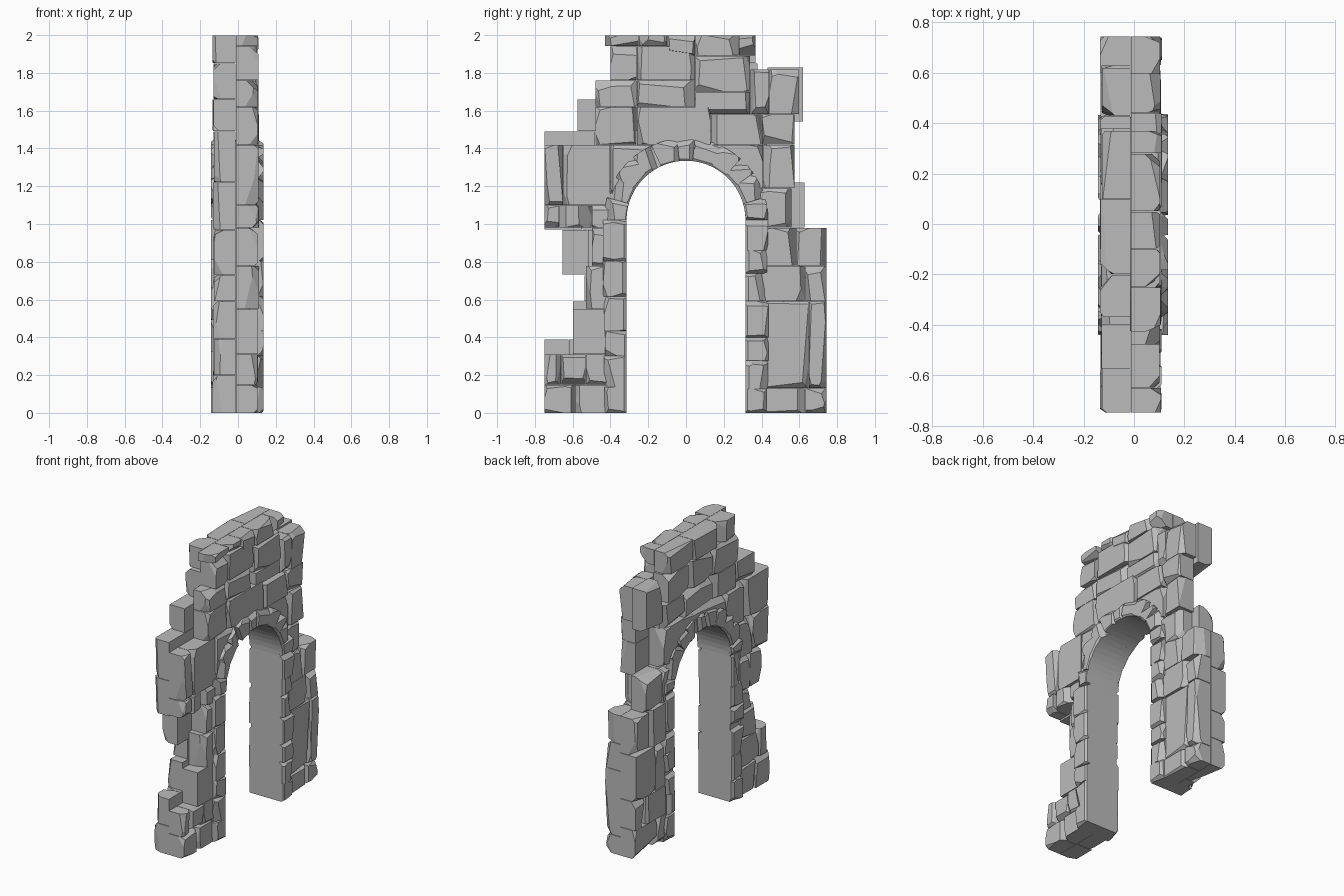
import bpy
import bmesh
import random
from math import cos, sin, pi
from mathutils import Vector

random.seed(7)
if "Cube" in bpy.data.objects:
    bpy.data.objects.remove(bpy.data.objects["Cube"])

SPRING, INNER, OUTER = 1.02, 0.315, 0.435

stone = bpy.data.materials.new("grey stone")
stone.use_nodes = True
stone.diffuse_color = (0.5, 0.5, 0.5, 1)
stone.node_tree.nodes["Principled BSDF"].inputs["Base Color"].default_value = stone.diffuse_color


def prism(profile, x0, x1):
    """Extrude a (y, z) outline along x."""
    bm = bmesh.new()
    face = bm.faces.new([bm.verts.new((x0, y, z)) for y, z in profile])
    moved = bmesh.ops.extrude_face_region(bm, geom=[face])["geom"]
    verts = [v for v in moved if isinstance(v, bmesh.types.BMVert)]
    bmesh.ops.translate(bm, verts=verts, vec=(x1 - x0, 0, 0))
    bmesh.ops.recalc_face_normals(bm, faces=bm.faces)
    return bm


def slice_off(bm, normal, depth):
    """Cut everything within depth of the furthest corner along normal."""
    normal = normal.normalized()
    reach = max(v.co.dot(normal) for v in bm.verts) - depth
    bmesh.ops.bisect_plane(bm, geom=bm.verts[:] + bm.edges[:] + bm.faces[:],
                           plane_co=normal * reach, plane_no=normal, clear_outer=True)
    rim = [e for e in bm.edges if e.is_boundary]
    if rim:
        bmesh.ops.holes_fill(bm, edges=rim, sides=0)


def chip(bm, side, count, radial=None):
    """Break random edges and corners on the exposed x side."""
    for _ in range(count):
        angle = random.choice(range(4)) * pi / 2 + random.uniform(-0.2, 0.2)
        across = Vector((0, cos(angle), sin(angle)))
        if radial and across.dot(radial) < -0.5:
            across = -across
        along = Vector((0, -across.z, across.y)) * random.uniform(-0.3, 0.3)
        out = Vector((side * random.uniform(0.5, 1.3), 0, 0))
        slice_off(bm, across + along + out, random.uniform(0.008, 0.025))


def collect(name, pieces):
    """Join the loose stones into one object."""
    whole = bmesh.new()
    for bm in pieces:
        mesh = bpy.data.meshes.new("piece")
        bm.to_mesh(mesh)
        bm.free()
        whole.from_mesh(mesh)
        bpy.data.meshes.remove(mesh)
    bmesh.ops.recalc_face_normals(whole, faces=whole.faces)
    mesh = bpy.data.meshes.new(name)
    whole.to_mesh(mesh)
    whole.free()
    mesh.materials.append(stone)
    obj = bpy.data.objects.new(name, mesh)
    bpy.context.collection.objects.link(obj)
    return obj


def arch_line(radius, steps=28):
    """Outline of a round-headed opening, from one foot to the other."""
    curve = [(radius * cos(pi * i / steps), SPRING + radius * sin(pi * i / steps))
             for i in range(steps + 1)]
    return [(radius, 0)] + curve + [(-radius, 0)]


def wall_layer(name, courses, seam, face, side):
    """Courses are (bottom, top, stone ends along y)."""
    pieces = []
    for z0, z1, ends in courses:
        for y0, y1 in zip(ends, ends[1:]):
            gap = 0.0015
            a, b = y0 + gap, y1 - gap
            low, high = z0 + (gap if z0 else 0), z1 - gap
            outer = face + side * random.uniform(-0.006, 0.004)
            bm = prism([(a, low), (b, low), (b, high), (a, high)],
                       min(seam, outer), max(seam, outer))
            chip(bm, side, random.randint(4, 6))
            # worn upright edge at the free ends
            slice_off(bm, Vector((side * 0.4, random.choice((-1, 1)), random.uniform(-0.3, 0.3))), 0.012)
            pieces.append(bm)
    wall = collect(name, pieces)
    # opening for the arch
    cutter = collect("arch_cutter", [prism(arch_line(OUTER - 0.02), -1, 1)])
    cutter.hide_render = True
    mod = wall.modifiers.new("opening", 'BOOLEAN')
    mod.operation, mod.solver, mod.object = 'DIFFERENCE', 'EXACT', cutter
    bpy.context.view_layer.objects.active = wall
    bpy.ops.object.modifier_apply(modifier=mod.name)
    bpy.data.objects.remove(cutter)


# Outer masonry, one stone thick on each side of the wall
left_courses = [
    (0, .15, (-.75, -.59, -.35)), (.15, .31, (-.75, -.66, -.53, -.35)),
    (.31, .55, (-.6, -.35)), (.55, .78, (-.53, -.35)), (.78, .98, (-.5, -.35)),
    (.98, 1.1, (-.75, -.67, -.5, -.3)), (1.1, 1.42, (-.75, -.65, -.4, 0)),
    (1.42, 1.62, (-.48, -.26, .13)), (1.62, 1.76, (-.48, -.26, .05)),
    (1.76, 1.94, (-.4, -.26, .05)), (1.94, 2, (-.43, -.25, -.1)),
    (1.58, 1.7, (.05, .34)), (1.7, 1.89, (.05, .34)), (1.89, 2, (-.1, .05, .28, .37)),
    (1.42, 1.58, (.13, .4, .575)), (1.58, 1.82, (.34, .44, .6)),
    (1.19, 1.42, (0, .41, .575)), (.98, 1.19, (.3, .56)),
    (.78, .98, (.35, .58, .745)), (.59, .78, (.35, .63, .745)),
    (.13, .59, (.35, .65, .745)), (0, .13, (.35, .63, .745)),
]
right_courses = [
    (0, .2, (-.75, -.58, -.35)), (.2, .39, (-.75, -.62, -.35)),
    (.39, .59, (-.6, -.35)), (.59, .73, (-.54, -.35)), (.73, .97, (-.655, -.52, -.35)),
    (.97, 1.22, (-.75, -.55, -.3)), (1.22, 1.49, (-.75, -.48, -.26, .1, .43)),
    (1.49, 1.66, (-.575, -.37, -.1, .2, .43)), (1.66, 1.85, (-.4, -.12, .15, .38)),
    (1.85, 2, (-.37, -.2, .1, .37)), (1.54, 1.83, (.43, .62)),
    (.98, 1.22, (.3, .45, .63)), (.72, .98, (.35, .6, .745)),
    (.4, .72, (.35, .52, .745)), (.2, .4, (.35, .62, .745)), (0, .2, (.35, .5, .745)),
]
wall_layer("left_wall_stones", left_courses, -.011, .107, 1)
wall_layer("right_wall_stones", right_courses, -.013, -.131, -1)

# Smooth lining of the arch
lining = arch_line(OUTER - 0.01) + arch_line(INNER)[::-1]
collect("arch_lining", [prism(lining, -.12, .1)])

# Raised edging stones around both mouths of the arch
for name, side, base, face in (("left_arch_edging", 1, .06, .134),
                               ("right_arch_edging", -1, -.08, -.143)):
    pieces = []

    def edging(profile, radial):
        bm = prism(profile, min(base, face), max(base, face))
        chip(bm, side, 4, radial)
        slice_off(bm, Vector((side, 0, 0)) - radial * 0.7, random.uniform(0.004, 0.012))
        pieces.append(bm)

    for flank in (-1, 1):
        z = 0
        while z < SPRING - 0.01:
            top = z + random.uniform(0.12, 0.2)
            if top > SPRING - 0.08:
                top = SPRING
            outer = OUTER + random.uniform(-0.01, 0.006)
            edging([(flank * INNER, z), (flank * outer, z),
                    (flank * outer, top), (flank * INNER, top)], Vector((0, flank, 0)))
            z = top

    count = 11
    joints = [pi * (i + random.uniform(-0.15, 0.15) * (0 < i < count)) / count
              for i in range(count + 1)]
    for a, b in zip(joints, joints[1:]):
        steps = [a + (b - a) * i / 3 for i in range(4)]
        ring = [(r * cos(t), SPRING + r * sin(t))
                for r, order in ((INNER, steps), (OUTER, steps[::-1])) for t in order]
        mid = (a + b) / 2
        edging(ring, Vector((0, cos(mid), sin(mid))))
    collect(name, pieces)
